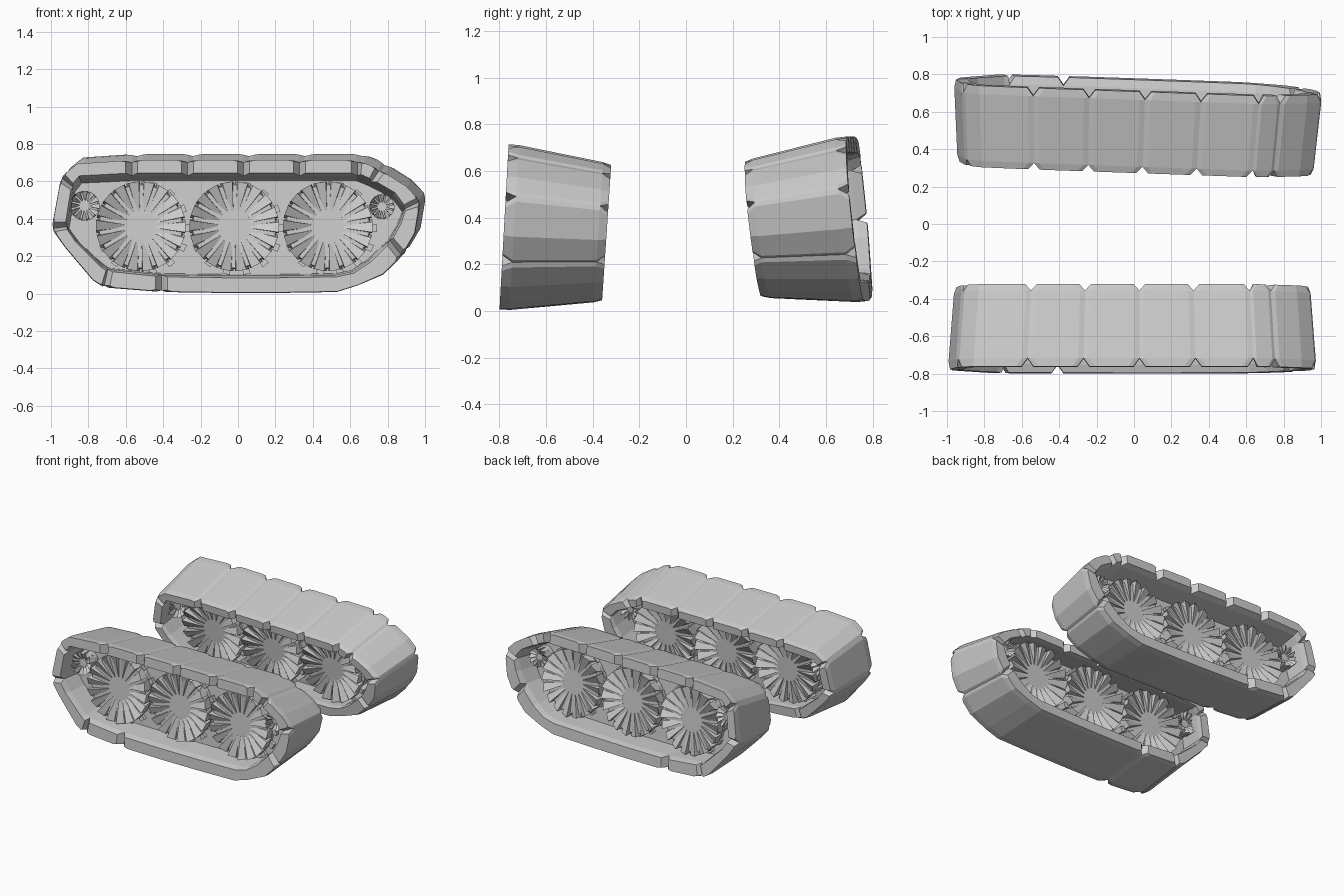
import bpy, bmesh, math
from mathutils import Vector, Matrix

if "Cube" in bpy.data.objects:
    bpy.data.objects.remove(bpy.data.objects["Cube"])

# Track loop stations: outer x, outer z, inner x, inner z
NODES = [
    (-.72, .03, -.70, .12), (-.41, .005, -.41, .09), (-.08, 0, -.08, .085),
    (.22, 0, .22, .085), (.53, .005, .53, .09), (.64, .04, .62, .11),
    (.78, .10, .71, .17), (.88, .20, .82, .28), (.95, .32, .87, .37),
    (.98, .50, .90, .46), (.90, .58, .84, .54), (.76, .67, .72, .61),
    (.64, .72, .64, .645), (.33, .72, .33, .645), (.03, .72, .03, .645),
    (-.27, .72, -.27, .645), (-.57, .72, -.57, .645), (-.86, .70, -.85, .63),
    (-.95, .63, -.89, .58), (-1.0, .35, -.925, .36), (-.93, .25, -.87, .28),
    (-.78, .07, -.73, .14)]
# Stations where two plates meet with an open notch
SEAMS = {0, 1, 7, 9, 11, 12, 13, 14, 15, 16, 18, 19}
Y_OUT, WIDTH, LEAN = -.80, .44, .055

# The second track is mirrored and sits slightly twisted
MIRROR = (Matrix.Translation((.005, -.02, 0)) @ Matrix.Rotation(-.035, 4, 'Z')
          @ Matrix.Rotation(.045, 4, 'X') @ Matrix.Scale(-1, 4, (0, 1, 0)))


def taper(x, z, t):
    """Place a loop point at width fraction t; the loop shrinks inwards."""
    z2 = z * (1 - .18 * t) + .04 * t
    return Vector((x * (1 - .035 * t), Y_OUT + WIDTH * t + LEAN * z, z2))


def finish(bm, name):
    bmesh.ops.recalc_face_normals(bm, faces=bm.faces)
    for label, matrix in (("front", None), ("back", MIRROR)):
        part = bm.copy()
        if matrix:
            bmesh.ops.transform(part, matrix=matrix, verts=part.verts)
            bmesh.ops.reverse_faces(part, faces=part.faces)
        mesh = bpy.data.meshes.new(f"{label}_{name}")
        part.to_mesh(mesh)
        part.free()
        bpy.context.collection.objects.link(bpy.data.objects.new(mesh.name, mesh))
    bm.free()


def loft(bm, rings):
    """Skin a list of closed rings and cap both ends."""
    rows = [[bm.verts.new(p) for p in r] for r in rings]
    n = len(rows[0])
    for a, b in zip(rows, rows[1:]):
        for i in range(n):
            j = (i + 1) % n
            bm.faces.new((a[i], a[j], b[j], b[i]))
    bm.faces.new(rows[0][::-1])
    bm.faces.new(rows[-1])


# Chunky track plates with corners clipped at the seams
bm = bmesh.new()
for i, a in enumerate(NODES):
    j = (i + 1) % len(NODES)
    b = NODES[j]
    length = math.hypot(b[0] - a[0], b[1] - a[1])
    clip = min(.032, .2 * length) / length
    edge = min(.028 / length, .15)
    sa, sb = i in SEAMS, j in SEAMS
    rings = []
    for t, k, drop, low in ((0, 1, .08, 0), (.1, 0, 0, -.1),
                            (.92, 0, 0, -.1), (1, 1, .08, 0)):
        ca, cb = clip * k * sa, clip * k * sb
        ring = []
        for u, v in ((ca, low), (ca, 1 - .1 * sa), (ca + edge, 1),
                     (1 - cb - edge, 1), (1 - cb, 1 - .1 * sb), (1 - cb, low)):
            v *= 1 - drop
            p = [a[m] + (b[m] - a[m]) * u for m in range(4)]
            x = p[2] + (p[0] - p[2]) * v
            z = p[3] + (p[1] - p[3]) * v
            ring.append(taper(x, z, t))
        rings.append(ring)
    loft(bm, rings)
finish(bm, "track_plates")

# Web plate closing the inside of the loop
bm = bmesh.new()
loft(bm, [[taper(n[2], n[3], t) for n in NODES] for t in (.44, .52)])
finish(bm, "web_plate")


def wheel(cx, cz, r, blades, name):
    bm = bmesh.new()

    def at(rad, ang, y, ox=0, oz=0):
        z = cz + oz + rad * math.sin(ang)
        return Vector((cx + ox + rad * math.cos(ang), y + LEAN * z, z))

    # Dished drum
    drum = [(.35, -.675), (.94, -.68), (.97, -.64), (.97, -.50), (.94, -.47), (.35, -.47)]
    loft(bm, [[at(r * q, 2 * math.pi * i / blades, y) for i in range(blades)]
              for q, y in drum])
    # Radial blades on both faces, split by narrow grooves
    step = 2 * math.pi / blades
    for y0, y1, yr in ((-.64, -.68, -.715), (-.51, -.465, -.425)):
        for i in range(blades):
            m = i * step
            near, far = [], []
            for q, w, top, lst in ((.36, .40, y1, near), (1.0, .45, yr, far)):
                for s, y in ((-w, y0), (-w * .85, top),
                             (w * .6, top + (y0 - top) * .3), (w, y0)):
                    lst.append(at(r * q, m + s * step, y))
            loft(bm, [near, far])
    # Sprocket teeth around the drum
    if r > .1:
        for i in range(14):
            m = i * math.pi / 7
            rings = []
            for q in (.85, 1.05):
                rings.append([at(r * q, m + s, y, .012, -.01)
                              for s, y in ((-.08, -.63), (.08, -.63), (.08, -.48), (-.08, -.48))])
            loft(bm, rings)
    finish(bm, name)


# Road wheels and small return rollers
for i, x in enumerate((-.52, -.02, .48)):
    wheel(x, .36, .24, 18, f"road_wheel_{i + 1}")
wheel(-.82, .47, .08, 12, "rear_roller")
wheel(.77, .465, .067, 12, "front_roller")
